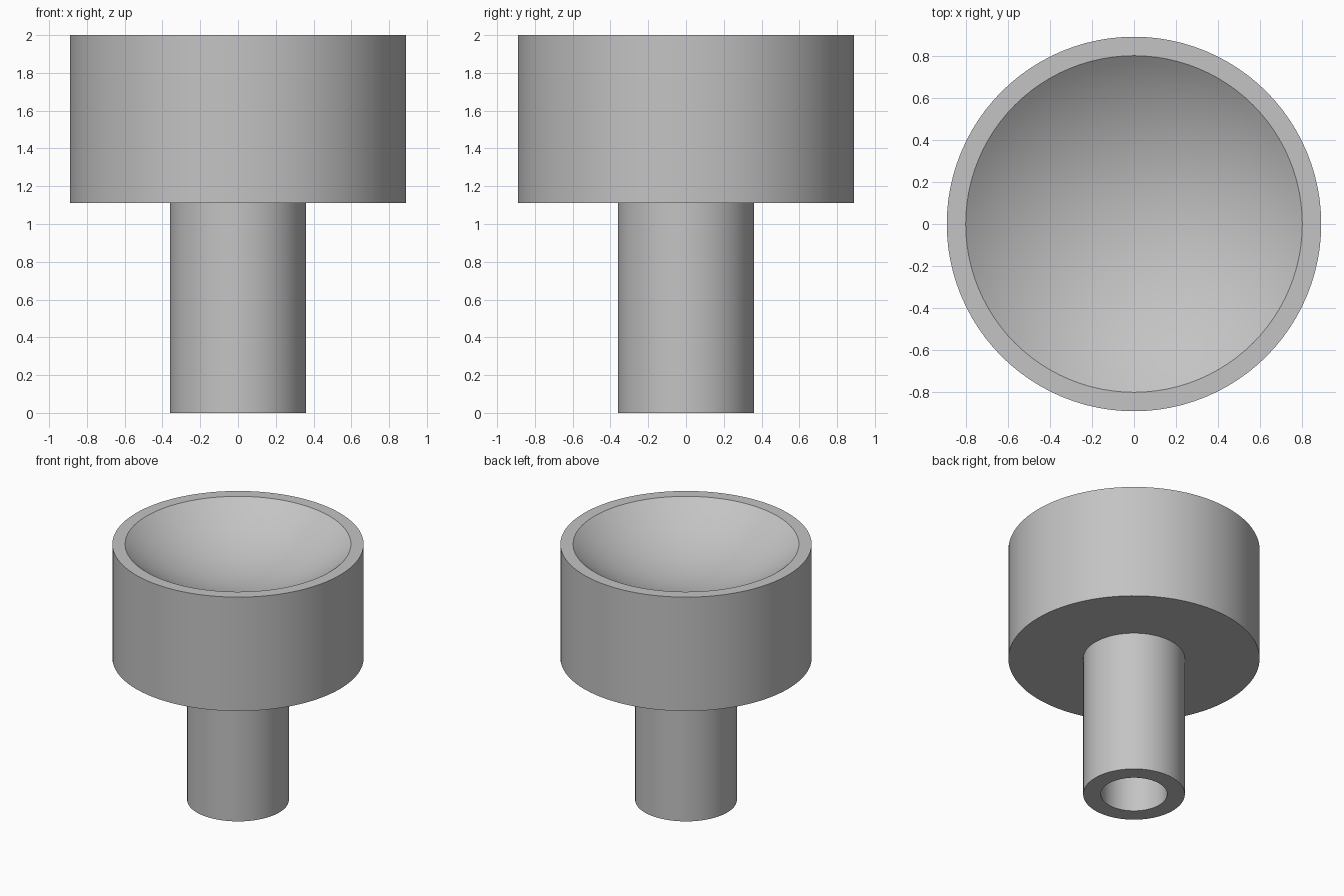
import bpy
import bmesh
import math

SEGMENTS = 96

cube = bpy.data.objects.get("Cube")
if cube:
    bpy.data.objects.remove(cube, do_unlink=True)

grey = bpy.data.materials.new("plain_grey")
grey.use_nodes = True
colour = (0.55, 0.55, 0.55, 1)
grey.diffuse_color = colour
grey.node_tree.nodes["Principled BSDF"].inputs["Base Color"].default_value = colour


def lathe(name, profile):
    """Spin an (r, z) profile around the z axis."""
    bm = bmesh.new()
    verts = [bm.verts.new((r, 0, z)) for r, z in profile]
    edges = [bm.edges.new(pair) for pair in zip(verts, verts[1:])]
    bmesh.ops.spin(bm, geom=verts + edges, cent=(0, 0, 0), axis=(0, 0, 1),
                   angle=math.tau, steps=SEGMENTS, use_duplicate=False)
    bmesh.ops.remove_doubles(bm, verts=bm.verts, dist=1e-4)
    bmesh.ops.recalc_face_normals(bm, faces=bm.faces)
    mesh = bpy.data.meshes.new(name)
    bm.to_mesh(mesh)
    bm.free()
    mesh.materials.append(grey)
    obj = bpy.data.objects.new(name, mesh)
    bpy.context.collection.objects.link(obj)
    bpy.ops.object.select_all(action="DESELECT")
    obj.select_set(True)
    bpy.context.view_layer.objects.active = obj
    bpy.ops.object.shade_smooth_by_angle(angle=math.radians(30))


# Main dimensions
top, shoulder = 2.0, 1.11
head_radius, bowl_radius, bowl_depth = 0.89, 0.8, 0.28
stem_radius, bore_radius = 0.36, 0.235

# Shallow spherical dish, from the rim down to the centre
sphere = (bowl_radius ** 2 + bowl_depth ** 2) / (2 * bowl_depth)
rim_angle = math.asin(bowl_radius / sphere)
steps = 20
dish = []
for i in range(steps + 1):
    a = rim_angle * (1 - i / steps)
    dish.append((sphere * math.sin(a), top - bowl_depth + sphere * (1 - math.cos(a))))

# One closed body: blind bore, hollow stem, wide head, flat rim and dish
lathe("pedestal_dish", [(0, shoulder), (bore_radius, shoulder), (bore_radius, 0),
                        (stem_radius, 0), (stem_radius, shoulder),
                        (head_radius, shoulder), (head_radius, top)] + dish)
